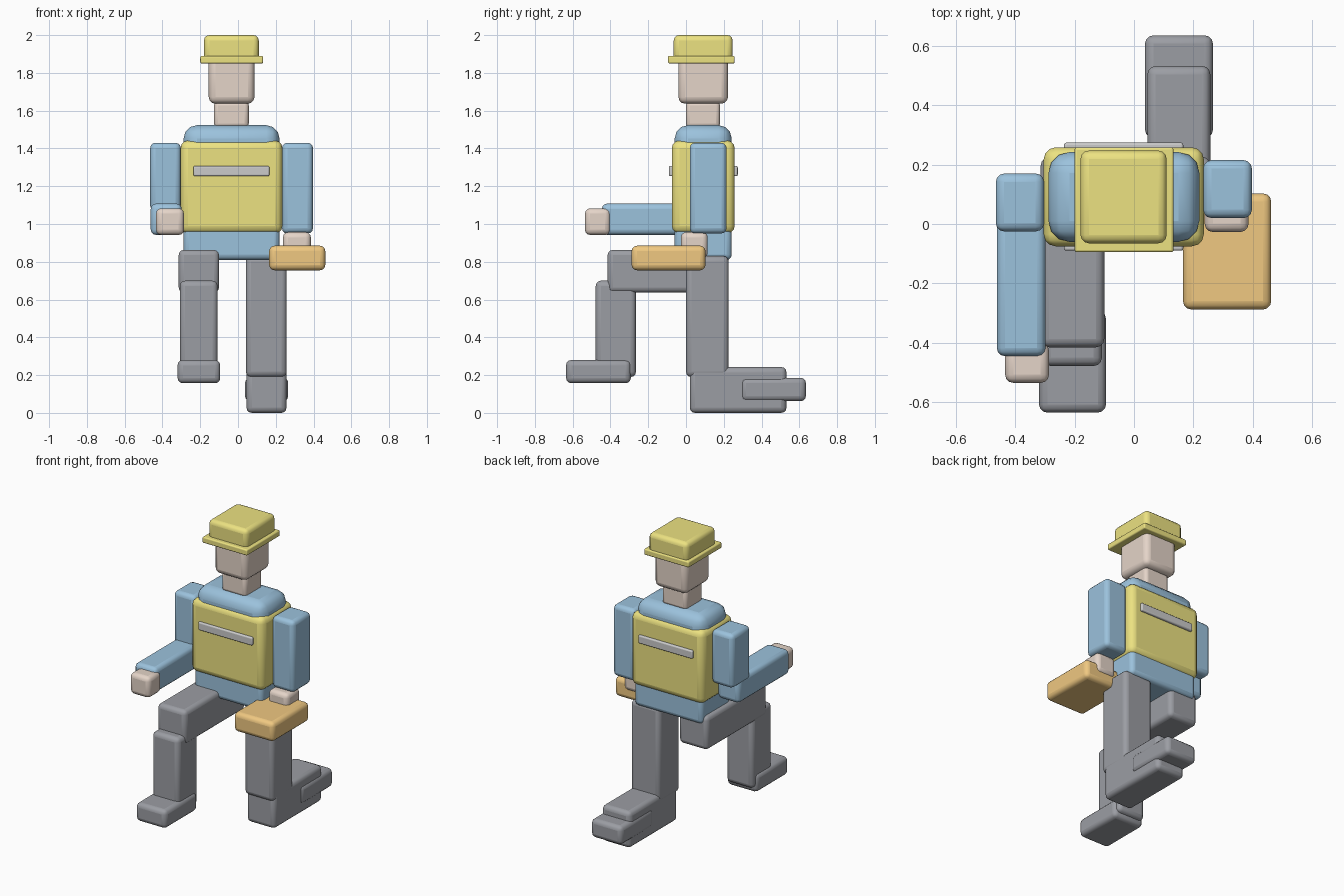
import bpy


def material(name, rgb):
    m = bpy.data.materials.new(name)
    m.diffuse_color = (*rgb, 1)
    return m


SKIN = material("skin", (0.78, 0.66, 0.58))
BLUE = material("blue_cloth", (0.33, 0.54, 0.72))
YELLOW = material("yellow", (0.84, 0.76, 0.22))
DARK = material("dark_cloth", (0.33, 0.34, 0.37))
ORANGE = material("orange", (0.87, 0.58, 0.22))
SILVER = material("silver", (0.76, 0.76, 0.77))


def block(name, x, y, z, mat, bevel=0.028):
    """Rounded box given by its extents along each axis."""
    spans = (x, y, z)
    bpy.ops.mesh.primitive_cube_add(size=1, location=[(a + b) / 2 for a, b in spans])
    ob = bpy.context.object
    ob.name = name
    ob.scale = [b - a for a, b in spans]
    bpy.ops.object.transform_apply(location=False, rotation=False, scale=True)
    mod = ob.modifiers.new("rounding", 'BEVEL')
    mod.width = bevel
    mod.segments = 3
    ob.data.materials.append(mat)
    bpy.ops.object.shade_smooth_by_angle()
    return ob


# Head and hard hat
block("hat_crown", (-0.18, 0.11), (-0.065, 0.247), (1.86, 2.0), YELLOW)
block("hat_brim", (-0.20, 0.133), (-0.095, 0.258), (1.85, 1.89), YELLOW, 0.008)
block("head", (-0.155, 0.087), (-0.04, 0.222), (1.637, 1.90), SKIN, 0.035)
block("neck", (-0.127, 0.057), (0.0, 0.18), (1.51, 1.65), SKIN, 0.022)

# Torso, vest and reflective stripes
block("torso", (-0.288, 0.22), (-0.06, 0.242), (0.90, 1.523), BLUE, 0.07)
block("hips", (-0.288, 0.22), (-0.06, 0.242), (0.81, 1.05), BLUE)
block("vest", (-0.304, 0.235), (-0.075, 0.258), (0.95, 1.442), YELLOW, 0.04)
for name, y in (("front_stripe", (-0.09, -0.06)), ("back_stripe", (0.245, 0.274))):
    block(name, (-0.236, 0.166), y, (1.253, 1.307), SILVER, 0.008)

# Bent arm reaching forward
block("bent_upper_arm", (-0.465, -0.303), (-0.025, 0.17), (1.07, 1.43), BLUE)
block("bent_forearm", (-0.462, -0.298), (-0.445, 0.10), (0.942, 1.108), BLUE)
block("bent_hand", (-0.434, -0.286), (-0.535, -0.40), (0.942, 1.083), SKIN)

# Hanging arm holding a tool case
block("hanging_arm", (0.233, 0.397), (0.02, 0.215), (0.95, 1.43), BLUE)
block("hanging_hand", (0.238, 0.386), (-0.027, 0.115), (0.82, 0.957), SKIN)
block("tool_case", (0.165, 0.462), (-0.288, 0.103), (0.755, 0.885), ORANGE)

# Raised leg stepping forward
block("raised_thigh", (-0.314, -0.10), (-0.415, 0.225), (0.637, 0.863), DARK)
block("raised_shin", (-0.308, -0.108), (-0.478, -0.265), (0.19, 0.70), DARK)
block("raised_foot", (-0.32, -0.094), (-0.635, -0.292), (0.157, 0.28), DARK)

# Kneeling leg folded back on the ground
block("kneeling_thigh", (0.042, 0.258), (0.0, 0.226), (0.19, 0.83), DARK)
block("kneeling_shin", (0.045, 0.257), (0.02, 0.532), (0.0, 0.243), DARK)
block("kneeling_foot", (0.037, 0.266), (0.29, 0.635), (0.062, 0.186), DARK)
